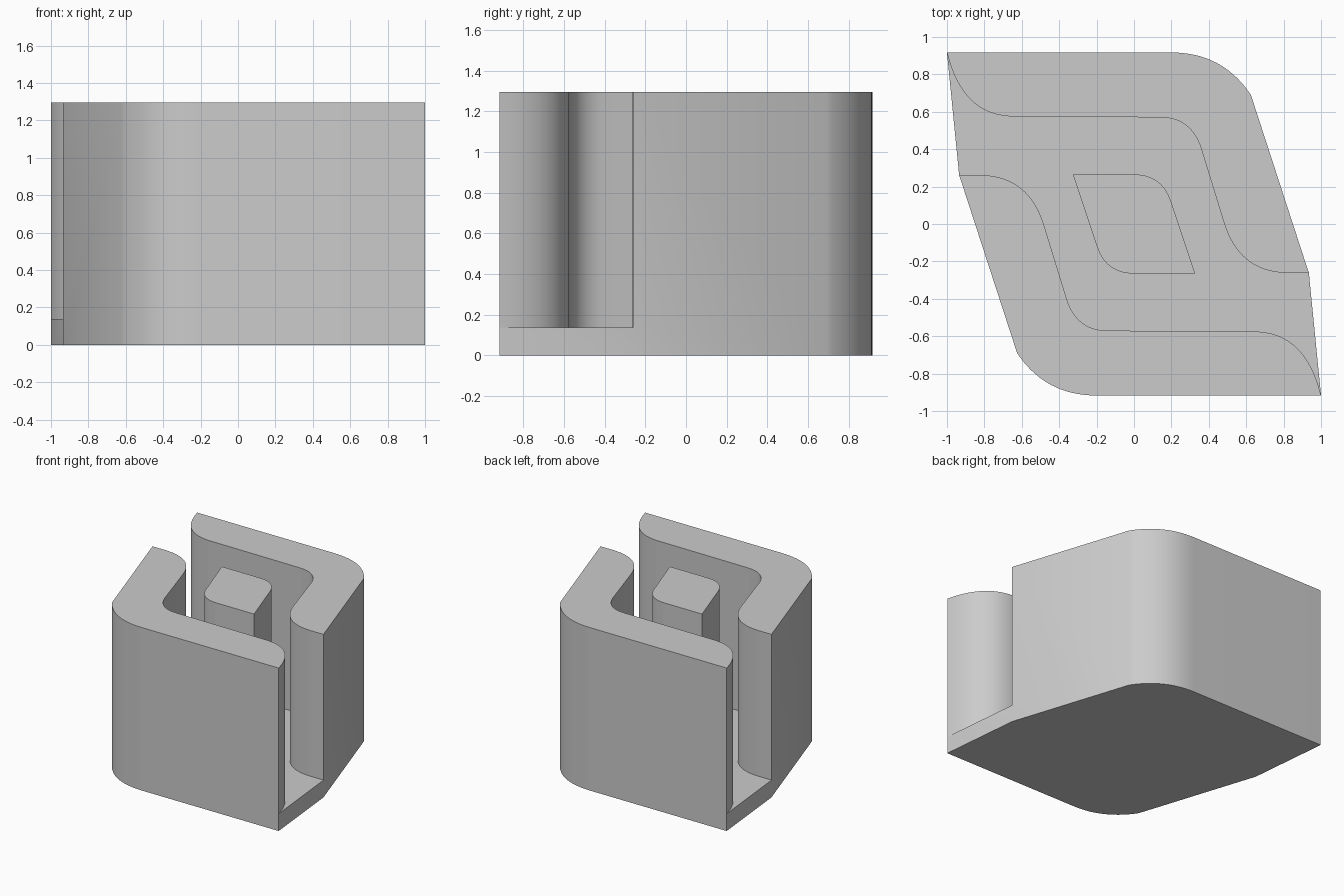
import bpy
import bmesh
import math
from mathutils import Vector

HEIGHT, FLOOR = 1.295, 0.137

old = bpy.data.objects.get("Cube")
if old:
    bpy.data.objects.remove(old)

grey = bpy.data.materials.new("plain_grey")
grey.use_nodes = True
colour = (0.6, 0.6, 0.6, 1)
grey.diffuse_color = colour
grey.node_tree.nodes["Principled BSDF"].inputs["Base Color"].default_value = colour


def bend(a, c, b, steps=14):
    """Rounded corner from a to b, pulled towards c."""
    a, b, c = Vector(a), Vector(b), Vector(c)
    ts = [i / steps for i in range(steps + 1)]
    return [a * (1 - t) ** 2 + c * 2 * t * (1 - t) + b * t * t for t in ts]


def prism(name, half, bottom, top):
    """Extrude an outline made of a half and its half-turn copy."""
    half = [Vector(p) for p in half]
    outline = half + [-p for p in half]
    bm = bmesh.new()
    face = bm.faces.new([bm.verts.new((p.x, p.y, bottom)) for p in outline])
    out = bmesh.ops.extrude_face_region(bm, geom=[face])
    verts = [v for v in out["geom"] if isinstance(v, bmesh.types.BMVert)]
    bmesh.ops.translate(bm, vec=(0, 0, top - bottom), verts=verts)
    bmesh.ops.recalc_face_normals(bm, faces=bm.faces)
    mesh = bpy.data.meshes.new(name)
    bm.to_mesh(mesh)
    bm.free()
    mesh.materials.append(grey)
    obj = bpy.data.objects.new(name, mesh)
    bpy.context.collection.objects.link(obj)
    return obj


def cut(obj, cutter):
    """Subtract the cutter and remove it."""
    mod = obj.modifiers.new("cut", "BOOLEAN")
    mod.operation = "DIFFERENCE"
    mod.solver = "EXACT"
    mod.object = cutter
    bpy.ops.object.select_all(action="DESELECT")
    bpy.context.view_layer.objects.active = obj
    obj.select_set(True)
    bpy.ops.object.modifier_apply(modifier=mod.name)
    bpy.data.objects.remove(cutter)


# Solid body with two rounded corners
body = prism("channelled_block",
             [(-1, 0.917)] + bend((0.2, 0.917), (0.475, 0.917), (0.625, 0.69))
             + [(0.935, -0.262)], 0, HEIGHT)

# Channel between the two curved walls, open at both ends
channel = prism("channel_cutter",
                [(1.2, -0.262)]
                + bend((0.83, -0.262), (0.562, -0.262), (0.48, 0.01))
                + bend((0.36, 0.4), (0.307, 0.57), (0.14, 0.57))
                + bend((-0.66, 0.575), (-0.92, 0.587), (-1, 0.917))
                + [(-1.02, 1.0), (-1.2, 1.0)], FLOOR, HEIGHT + 0.2)

# Central post left standing in the channel
post = prism("post_cutter",
             [(-0.327, 0.265)] + bend((0, 0.265), (0.152, 0.265), (0.2, 0.115)),
             FLOOR - 0.1, HEIGHT + 0.4)

cut(channel, post)
cut(body, channel)
bpy.ops.object.select_all(action="DESELECT")
body.select_set(True)
bpy.context.view_layer.objects.active = body
bpy.ops.object.shade_smooth_by_angle(angle=math.radians(25))
